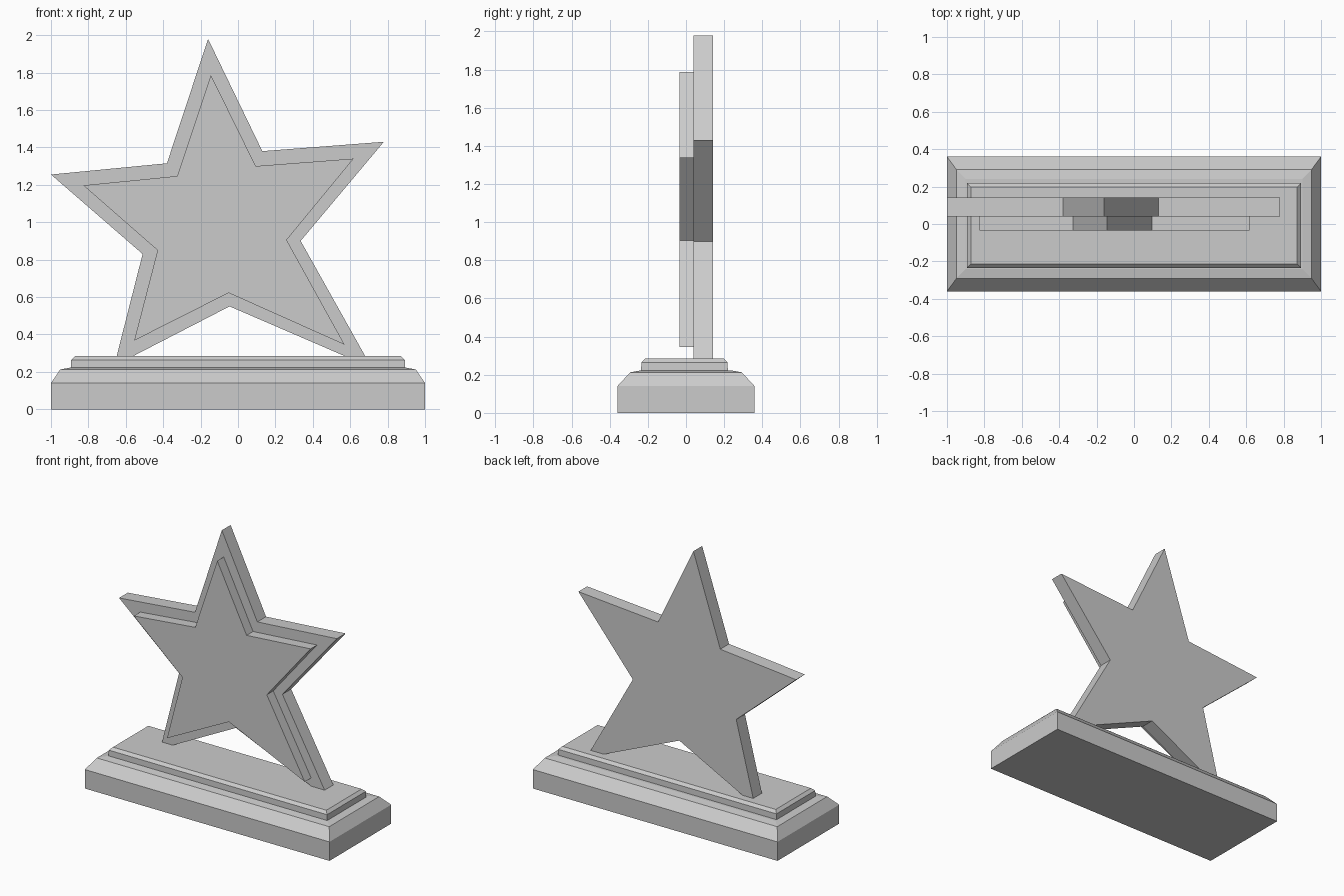
import bpy, bmesh

if "Cube" in bpy.data.objects:
    bpy.data.objects.remove(bpy.data.objects["Cube"])


def make_object(name, bm):
    bmesh.ops.recalc_face_normals(bm, faces=bm.faces)
    mesh = bpy.data.meshes.new(name)
    bm.to_mesh(mesh)
    bm.free()
    obj = bpy.data.objects.new(name, mesh)
    bpy.context.collection.objects.link(obj)
    return obj


def tiered_block(name, levels, y_off=0.0):
    """Stack of rectangles (half width, half depth, height), skinned and capped."""
    bm = bmesh.new()
    rings = [[bm.verts.new((sx * w, sy * d + y_off, z))
              for sx, sy in ((-1, -1), (1, -1), (1, 1), (-1, 1))]
             for w, d, z in levels]
    for a, b in zip(rings, rings[1:]):
        for i in range(4):
            j = (i + 1) % 4
            bm.faces.new((a[i], a[j], b[j], b[i]))
    bm.faces.new(rings[0])
    bm.faces.new(rings[-1])
    return make_object(name, bm)


def star_plate(name, outline, y_front, y_back):
    """Extrude an x-z outline along y."""
    bm = bmesh.new()
    face = bm.faces.new([bm.verts.new((x, y_front, z)) for x, z in outline])
    ext = bmesh.ops.extrude_face_region(bm, geom=[face], use_keep_orig=True)
    verts = [g for g in ext["geom"] if isinstance(g, bmesh.types.BMVert)]
    bmesh.ops.translate(bm, verts=verts, vec=(0, y_back - y_front, 0))
    return make_object(name, bm)


# Base: chamfered plinth with a smaller step on top
tiered_block("plinth", [(1.0, 0.36, 0.0), (1.0, 0.36, 0.14),
                        (0.95, 0.292, 0.213), (0.90, 0.24, 0.222)])
tiered_block("plinth_step", [(0.895, 0.228, 0.20), (0.892, 0.226, 0.264),
                             (0.872, 0.206, 0.284)], y_off=-0.008)

# Large back star, its two lower tips sunk into the step
star_plate("back_star", [(-0.16, 1.98), (0.13, 1.38), (0.78, 1.43), (0.335, 0.9),
                         (0.715, 0.222), (-0.045, 0.55), (-0.662, 0.232),
                         (-0.51, 0.83), (-1.0, 1.255), (-0.38, 1.315)],
           0.04, 0.142)

# Smaller raised star on the front
star_plate("front_star", [(-0.145, 1.787), (0.095, 1.3), (0.618, 1.34), (0.26, 0.905),
                          (0.57, 0.345), (-0.05, 0.622), (-0.555, 0.367),
                          (-0.43, 0.85), (-0.827, 1.197), (-0.325, 1.247)],
           -0.035, 0.04)
